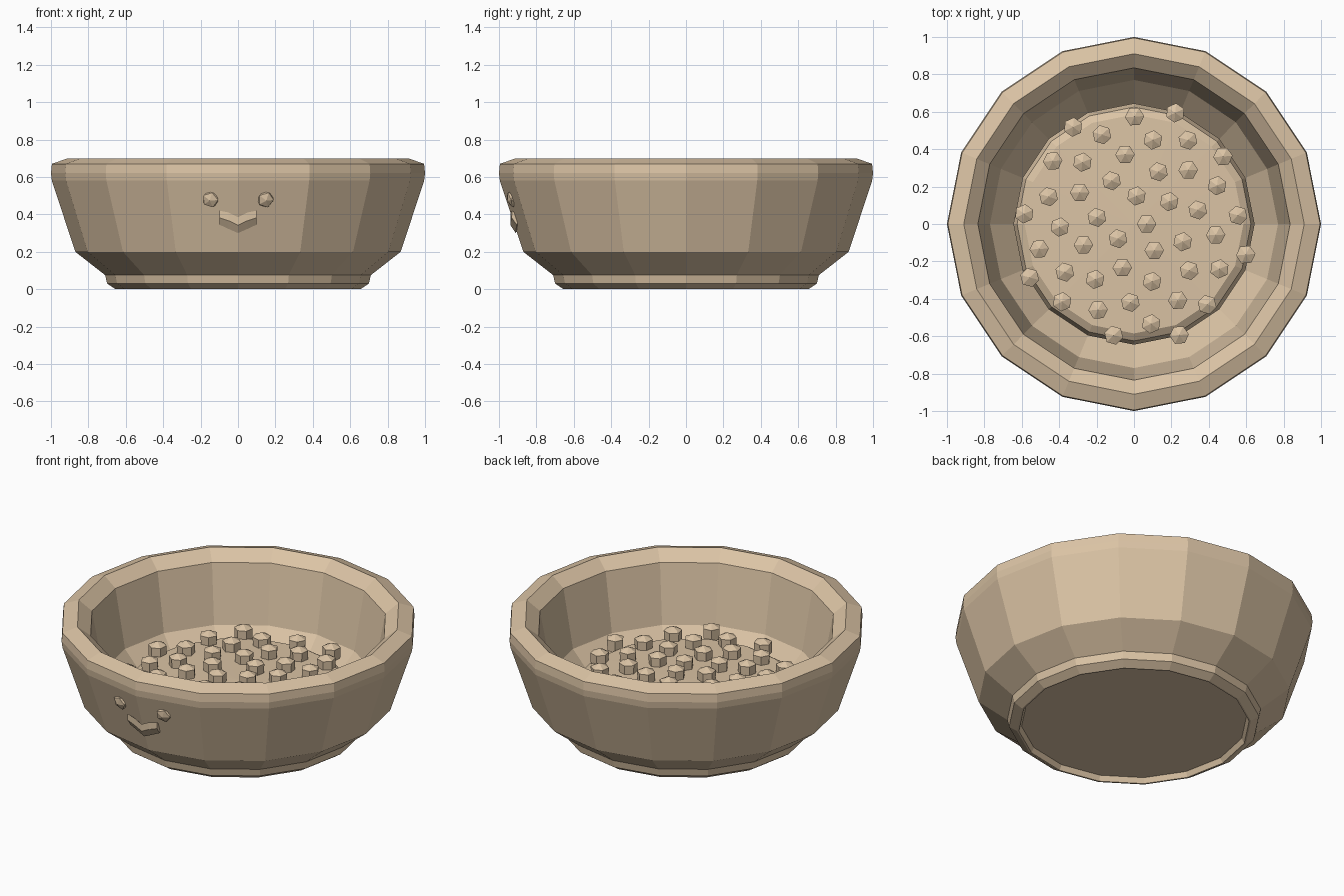
import bpy
import bmesh
import math
from mathutils import Matrix, Vector

cube = bpy.data.objects.get("Cube")
if cube:
    bpy.data.objects.remove(cube, do_unlink=True)

# One warm clay colour for everything
clay = bpy.data.materials.new("warm_tan")
clay.use_nodes = True
colour = (0.71, 0.55, 0.375, 1)
clay.diffuse_color = colour
shader = clay.node_tree.nodes["Principled BSDF"]
shader.inputs["Base Color"].default_value = colour
shader.inputs["Roughness"].default_value = 0.8


def finish(bm, name):
    """Turn a bmesh into a flat-shaded mesh."""
    bmesh.ops.recalc_face_normals(bm, faces=bm.faces)
    mesh = bpy.data.meshes.new(name)
    bm.to_mesh(mesh)
    bm.free()
    mesh.materials.append(clay)
    return mesh


def place(mesh, name, matrix=Matrix()):
    obj = bpy.data.objects.new(name, mesh)
    obj.matrix_world = matrix
    bpy.context.collection.objects.link(obj)
    return obj


def lathe(name, profile, sides):
    """Spin an (r, z) profile; first and last points lie on the axis."""
    bm = bmesh.new()
    bottom = bm.verts.new((0, 0, profile[0][1]))
    top = bm.verts.new((0, 0, profile[-1][1]))
    rings = []
    for r, z in profile[1:-1]:
        angles = [math.tau * i / sides for i in range(sides)]
        rings.append([bm.verts.new((r * math.cos(a), r * math.sin(a), z)) for a in angles])
    for i in range(sides):
        j = (i + 1) % sides
        bm.faces.new((bottom, rings[0][i], rings[0][j]))
        bm.faces.new((top, rings[-1][i], rings[-1][j]))
        for low, high in zip(rings, rings[1:]):
            bm.faces.new((low[i], low[j], high[j], high[i]))
    return finish(bm, name)


# Bowl: recessed foot, flared wall, upright rim band and hollow inside
bowl_profile = [(0, 0.03), (0.63, 0.03), (0.645, 0), (0.655, 0), (0.70, 0.03), (0.71, 0.075),
                (0.87, 0.20), (0.995, 0.58), (1.0, 0.62), (0.995, 0.67), (0.91, 0.70),
                (0.835, 0.64), (0.77, 0.285), (0.64, 0.14), (0, 0.14)]
place(lathe("bowl", bowl_profile, 16), "bowl")

# Food bed: shallow disc with a bevelled edge
food_profile = [(0, 0.15), (0.61, 0.15), (0.645, 0.20), (0.625, 0.26), (0.585, 0.285), (0, 0.30)]
place(lathe("food_bed", food_profile, 16), "food_bed")

# Kibble pieces in a sunflower spiral
kibble = lathe("kibble", [(0, 0), (0.05, 0), (0.052, 0.068), (0, 0.092)], 6)
for n in range(46):
    r = 0.095 * math.sqrt(n + 0.5)
    a = -n * math.radians(137.508)
    spot = Vector((r * math.cos(a), r * math.sin(a), 0.287 - 0.03 * r))
    place(kibble, f"kibble_{n + 1}", Matrix.Translation(spot) @ Matrix.Rotation(n * 0.7, 4, "Z"))


def wall_y(x, z):
    """Depth of the front wall at a point."""
    r = 0.87 + (z - 0.20) * 0.125 / 0.38
    return -(r - abs(x) * math.tan(math.pi / 16))


# Eyes: flattened faceted beads on the wall
bm = bmesh.new()
bmesh.ops.create_icosphere(bm, subdivisions=1, radius=0.048)
eye = finish(bm, "eye")
for side, name in ((1, "left_eye"), (-1, "right_eye")):
    turn = Matrix.Rotation(side * math.pi / 16, 4, "Z") @ Matrix.Rotation(math.radians(107), 4, "X")
    spot = Vector((side * 0.147, wall_y(0.147, 0.48), 0.48))
    place(eye, name, Matrix.Translation(spot) @ turn @ Matrix.Diagonal((1, 1, 0.5, 1)))

# Mouth: a chunky smile following the wall
bm = bmesh.new()
columns = []
for x, top, low in ((-0.1, 0.42, 0.345), (-0.05, 0.41, 0.322), (0, 0.385, 0.30),
                    (0.05, 0.41, 0.322), (0.1, 0.42, 0.345)):
    mid = (top + low) / 2
    loop = ((top, 0.008), (mid, 0.022), (low, 0.008), (mid, -0.03))
    columns.append([bm.verts.new((x, wall_y(x, z) - out, z)) for z, out in loop])
for a, b in zip(columns, columns[1:]):
    for i in range(4):
        j = (i + 1) % 4
        bm.faces.new((a[i], a[j], b[j], b[i]))
bm.faces.new(columns[0])
bm.faces.new(columns[-1])
place(finish(bm, "mouth"), "mouth")
